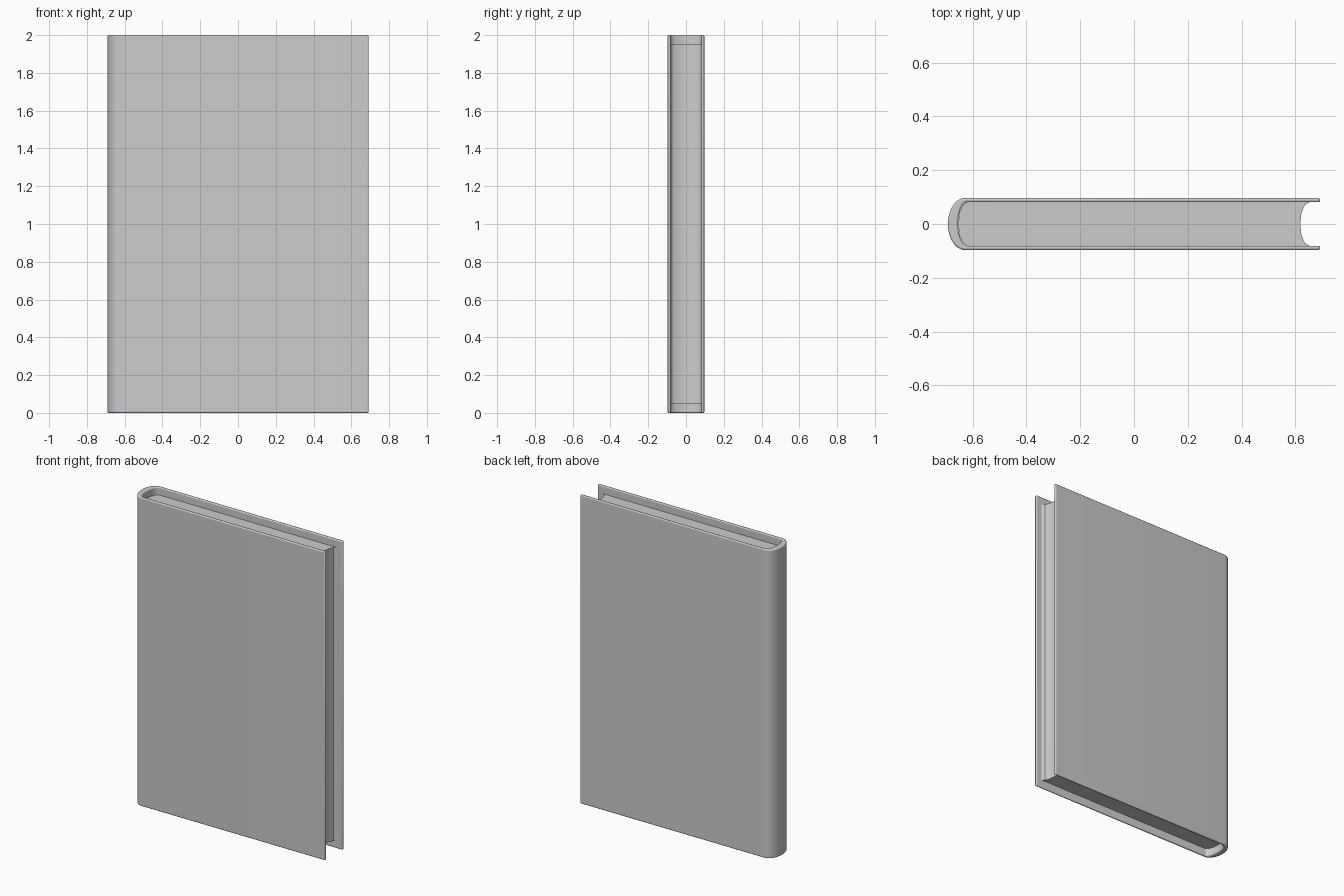
import bpy, bmesh
from math import pi, sin, cos

if "Cube" in bpy.data.objects:
    bpy.data.objects.remove(bpy.data.objects["Cube"])


def arc(cx, rx, ry, steps):
    """Half ellipse bulging to -x, from +y round to -y."""
    return [(cx - rx * sin(pi * i / steps), ry * cos(pi * i / steps))
            for i in range(steps + 1)]


def extrude_profile(name, points, z0, z1):
    """Closed outline in plan, extruded upwards into a solid."""
    bm = bmesh.new()
    face = bm.faces.new([bm.verts.new((x, y, z0)) for x, y in points])
    top = bmesh.ops.extrude_face_region(bm, geom=[face])["geom"]
    verts = [v for v in top if isinstance(v, bmesh.types.BMVert)]
    bmesh.ops.translate(bm, verts=verts, vec=(0, 0, z1 - z0))
    bmesh.ops.recalc_face_normals(bm, faces=bm.faces)
    mesh = bpy.data.meshes.new(name)
    bm.to_mesh(mesh)
    bm.free()
    obj = bpy.data.objects.new(name, mesh)
    bpy.context.collection.objects.link(obj)
    return obj


def smooth(obj, degrees):
    bpy.ops.object.select_all(action='DESELECT')
    obj.select_set(True)
    bpy.context.view_layer.objects.active = obj
    bpy.ops.object.shade_smooth_by_angle(angle=degrees * pi / 180)


# Cover: two thin boards joined by a thicker rounded spine
EDGE = 0.692
outer = [(EDGE, 0.097)] + arc(-0.628, EDGE - 0.628, 0.097, 24) + [(EDGE, -0.097)]
inner = [(EDGE, 0.081)] + arc(-0.62, 0.034, 0.081, 24) + [(EDGE, -0.081)]
cover = extrude_profile("cover", outer + inner[::-1], 0.0, 2.0)
bevel = cover.modifiers.new("soft_edges", 'BEVEL')
bevel.width = 0.007
bevel.segments = 3
bevel.limit_method = 'ANGLE'
bevel.angle_limit = pi / 4
smooth(cover, 40)

# Page block: convex at the spine, concave at the fore edge
back = arc(-0.62, 0.034, 0.081, 6)
fore = arc(0.652, 0.034, 0.081, 6)
pages = extrude_profile("page_block", back + fore[::-1], 0.05, 1.95)
smooth(pages, 30)
